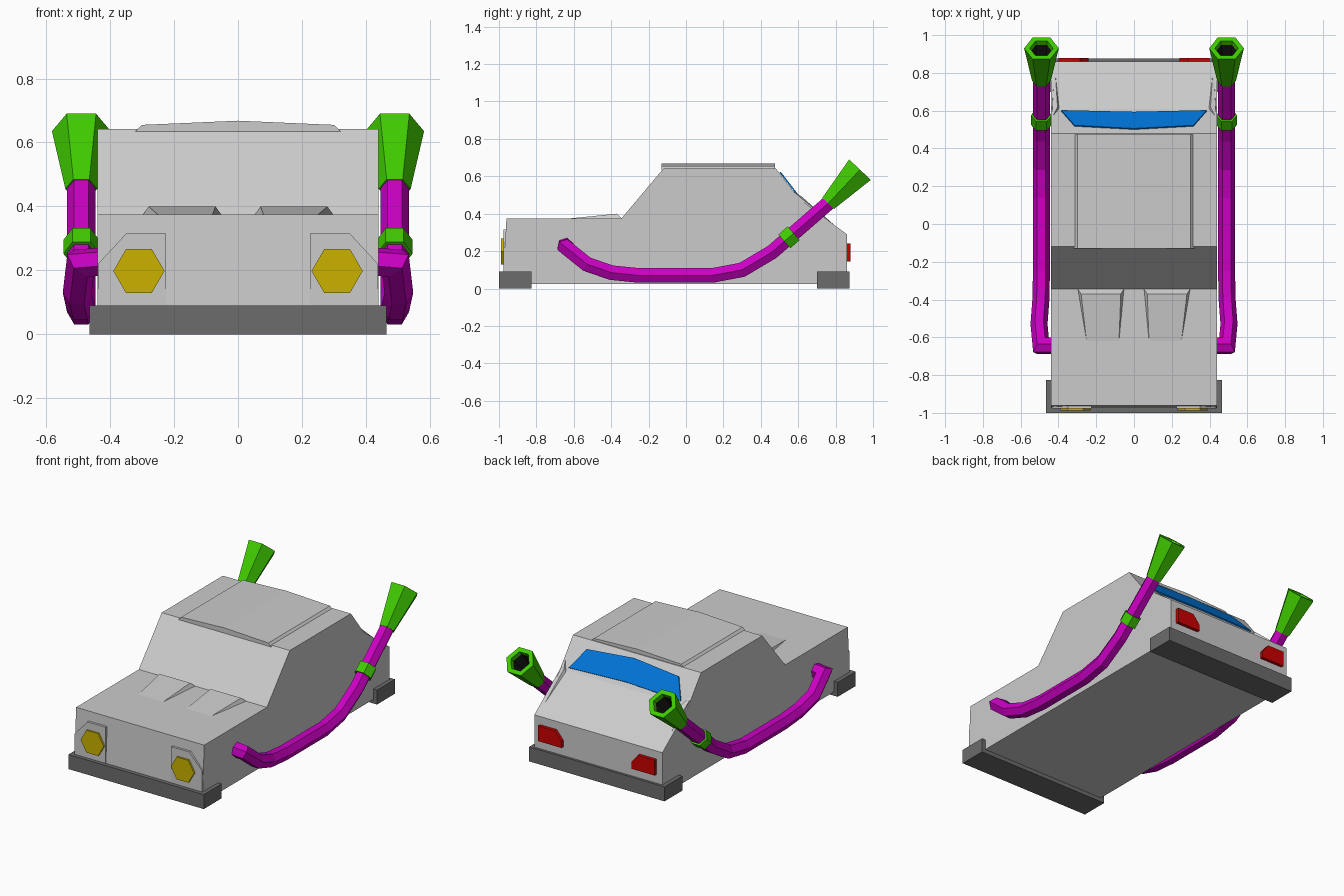
import bpy, bmesh, math
from mathutils import Vector as V

if "Cube" in bpy.data.objects:
    bpy.data.objects.remove(bpy.data.objects["Cube"])

COLORS = {"purple": (0.6, 0.0, 0.55, 1), "green": (0.05, 0.6, 0.0, 1), "black": (0.01, 0.01, 0.01, 1),
          "yellow": (0.6, 0.45, 0.0, 1), "red": (0.6, 0.0, 0.0, 1), "blue": (0.0, 0.18, 0.7, 1),
          "dark_grey": (0.15, 0.15, 0.15, 1)}


def finish(name, bm, color=None):
    bmesh.ops.recalc_face_normals(bm, faces=bm.faces)
    me = bpy.data.meshes.new(name)
    bm.to_mesh(me)
    bm.free()
    ob = bpy.data.objects.new(name, me)
    bpy.context.collection.objects.link(ob)
    if color:
        mat = bpy.data.materials.get(color) or bpy.data.materials.new(color)
        mat.diffuse_color = COLORS[color]
        mat.use_nodes = True
        mat.node_tree.nodes["Principled BSDF"].inputs["Base Color"].default_value = mat.diffuse_color
        me.materials.append(mat)
    return ob


def loft(name, rings, color=None, cap_start=True, cap_end=True):
    bm = bmesh.new()
    rows = [[bm.verts.new(p) for p in r] for r in rings]
    n = len(rows[0])
    for a, b in zip(rows, rows[1:]):
        for i in range(n):
            bm.faces.new((a[i], a[(i + 1) % n], b[(i + 1) % n], b[i]))
    if cap_start:
        bm.faces.new(rows[0])
    if cap_end:
        bm.faces.new(rows[-1])
    return finish(name, bm, color)


def prism(name, pts, vec, color=None):
    return loft(name, [[V(p) for p in pts], [V(p) + V(vec) for p in pts]], color)


def hull(name, pts, color=None):
    bm = bmesh.new()
    for p in pts:
        bm.verts.new(p)
    bmesh.ops.convex_hull(bm, input=bm.verts)
    return finish(name, bm, color)


def hexagon(c, d, r):
    # six-sided ring around direction d, with a corner on the x axis
    u = V((1, 0, 0))
    w = V(d).normalized().cross(u).normalized()
    return [V(c) + r * (math.cos(k * math.pi / 3) * u + math.sin(k * math.pi / 3) * w) for k in range(6)]


# main body from its side profile
profile = [(-0.975, 0.025), (-0.975, 0.09), (-0.96, 0.375), (-0.345, 0.375), (-0.12, 0.642),
           (0.48, 0.642), (0.605, 0.48), (0.86, 0.29), (0.86, 0.025)]
prism("car_body", [(-0.44, y, z) for y, z in profile], (0.88, 0, 0))

# crowned roof panel
arch = [(-0.32, 0.635), (-0.3, 0.655), (0, 0.668), (0.3, 0.655), (0.32, 0.635)]
prism("roof_panel", [(x, -0.13, z) for x, z in arch], (0, 0.605, 0))

# bumpers
for name, y, length in (("front_bumper", -1.0, 0.175), ("rear_bumper", 0.7, 0.175)):
    prism(name, [(-0.465, y, 0), (0.465, y, 0), (0.465, y, 0.09), (-0.465, y, 0.09)],
          (0, length, 0), "dark_grey")

# rear window lying just above the sloping back
window = [(-0.385, 0.597), (-0.315, 0.517), (0, 0.5), (0.315, 0.517), (0.385, 0.597), (0, 0.588)]
prism("rear_window", [(x, y, 0.642 - (y - 0.48) * 1.296 + 0.004) for x, y in window],
      (0, 0.006, 0.005), "blue")

for s, side in ((-1, "left"), (1, "right")):
    # bonnet scoop
    hull(side + "_bonnet_scoop", [(s * x, y, z) for x, y, z in (
        (0.3, -0.34, 0.37), (0.05, -0.34, 0.37), (0.25, -0.63, 0.374), (0.08, -0.63, 0.374),
        (0.28, -0.37, 0.4), (0.07, -0.37, 0.4))])
    # small fin beside the sloping rear deck
    hull(side + "_rear_fin", [(s * x, y, z) for x, y, z in (
        (0.435, 0.61, 0.46), (0.39, 0.61, 0.46), (0.42, 0.85, 0.29),
        (0.405, 0.62, 0.49), (0.435, 0.56, 0.53))])
    # headlight with its panel
    prism(side + "_headlight_panel", [(s * x, -0.977, z) for x, z in (
        (0.225, 0.09), (0.225, 0.315), (0.35, 0.315), (0.438, 0.22), (0.438, 0.09))], (0, 0.02, 0))
    prism(side + "_headlight", hexagon((s * 0.31, -0.988, 0.198), (0, 1, 0), 0.08),
          (0, 0.02, 0), "yellow")
    # tail light
    prism(side + "_tail_light", [(s * x, 0.85, z) for x, z in (
        (0.4, 0.145), (0.24, 0.145), (0.24, 0.185), (0.285, 0.24), (0.4, 0.24))], (0, 0.03, 0), "red")

    # side exhaust pipe: a hexagon slid along the path with mitred corners
    path = [V((s * x, y, z)) for x, y, z in (
        (0.49, 0.78, 0.473), (0.49, 0.46, 0.195), (0.49, 0.30, 0.1), (0.49, 0.14, 0.07),
        (0.49, -0.25, 0.07), (0.493, -0.4, 0.085), (0.503, -0.53, 0.13), (0.492, -0.645, 0.222),
        (0.42, -0.645, 0.228))]
    ring = hexagon(path[0], path[1] - path[0], 0.045)
    rings = [ring]
    for i in range(1, len(path)):
        d = (path[i] - path[i - 1]).normalized()
        n = d if i == len(path) - 1 else d + (path[i + 1] - path[i]).normalized()
        ring = [p + d * ((path[i] - p).dot(n) / d.dot(n)) for p in ring]
        rings.append(ring)
    loft(side + "_exhaust_pipe", rings, "purple")

    # collar clamped around the pipe
    d = (path[0] - path[1]).normalized()
    c = path[1] + d * 0.12
    loft(side + "_exhaust_collar", [hexagon(c + d * t, d, 0.056) for t in (-0.033, 0.033)], "green")

    # flared exhaust tip with a dark bore
    d = V((0, 0.17, 0.18)).normalized()
    c = V((s * 0.49, 0.76, 0.455))
    loft(side + "_exhaust_tip", [hexagon(c + d * t, d, r) for t, r in (
        (0, 0.05), (0.248, 0.092), (0.248, 0.062), (0.22, 0.058))], "green", cap_end=False)
    loft(side + "_exhaust_bore", [hexagon(c + d * t, d, r) for t, r in (
        (0.22, 0.058), (0.12, 0.045))], "black", cap_start=False)
